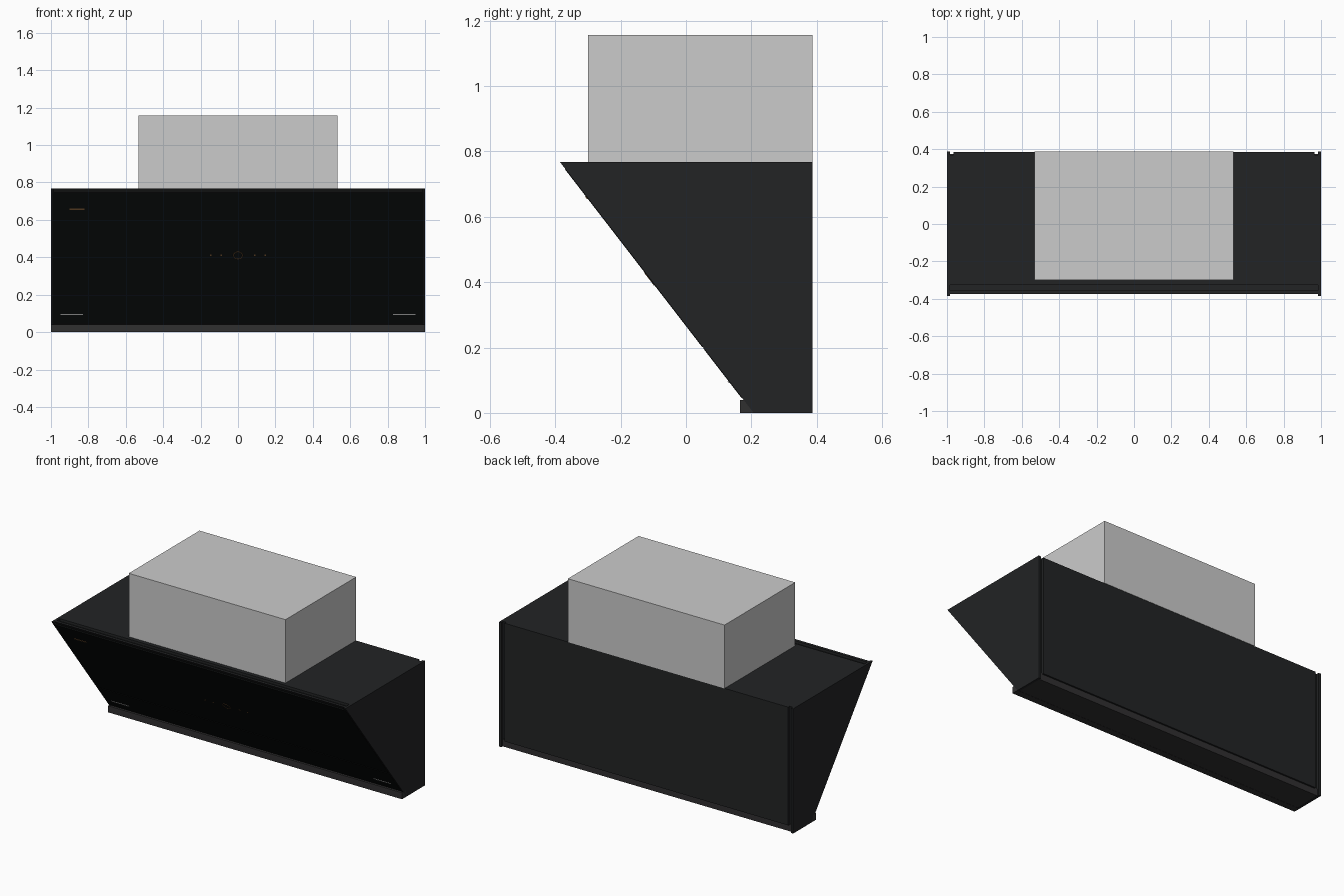
import bpy, math
from mathutils import Vector

if "Cube" in bpy.data.objects:
    bpy.data.objects.remove(bpy.data.objects["Cube"])


def material(name, rgb):
    m = bpy.data.materials.new(name)
    m.diffuse_color = (*rgb, 1)
    m.use_nodes = True
    m.node_tree.nodes["Principled BSDF"].inputs["Base Color"].default_value = m.diffuse_color
    return m


BODY = material("charcoal", (0.016, 0.017, 0.018))
GLASS = material("black_glass", (0.004, 0.005, 0.005))
TRIM = material("dark_trim", (0.03, 0.029, 0.03))
AMBER = material("amber", (0.22, 0.11, 0.04))
WHITE = material("light_strip", (0.6, 0.6, 0.58))

SLOPE = 0.772                                   # run of the slanted front per unit height
TILT = math.atan(1 / SLOPE)
NORMAL = Vector((0, -1, -SLOPE)).normalized()


def front(z, inset=0.0):
    """(y, z) of a point on the slanted front, moved back by inset."""
    return (0.207 - SLOPE * z + inset, z)


def prism(name, profile, x0, x1, mat=None):
    """Extrude a y-z profile along x."""
    n = len(profile)
    verts = [(x, y, z) for x in (x0, x1) for y, z in profile]
    faces = [tuple(range(n))[::-1], tuple(range(n, 2 * n))]
    faces += [(i, (i + 1) % n, n + (i + 1) % n, n + i) for i in range(n)]
    me = bpy.data.meshes.new(name)
    me.from_pydata(verts, [], faces)
    ob = bpy.data.objects.new(name, me)
    bpy.context.collection.objects.link(ob)
    bpy.context.view_layer.objects.active = ob
    ob.select_set(True)
    bpy.ops.object.mode_set(mode='EDIT')
    bpy.ops.mesh.select_all(action='SELECT')
    bpy.ops.mesh.normals_make_consistent(inside=False)
    bpy.ops.object.mode_set(mode='OBJECT')
    ob.select_set(False)
    if mat:
        me.materials.append(mat)
    return ob


def rect(y0, y1, z0, z1):
    return [(y0, z0), (y1, z0), (y1, z1), (y0, z1)]


def slab(name, x0, x1, z0, z1, inset0, inset1, mat):
    """Thin plate lying on the slanted front."""
    return prism(name, [front(z0, inset0), front(z0, inset1),
                        front(z1, inset1), front(z1, inset0)], x0, x1, mat)


# Main housing with a shallow trough along the top front edge
prism("housing", [front(0.035, 0.012), (0.37, 0.035), (0.37, 0.767), (-0.325, 0.767),
                  (-0.325, 0.752), (-0.355, 0.752), (-0.355, 0.767), (-0.373, 0.767)],
      -0.985, 0.985, BODY)
prism("back_panel", rect(0.365, 0.385, 0.04, 0.767), -0.965, 0.965, BODY)

# Side panels
for side, x0, x1 in (("left", -1, -0.985), ("right", 0.985, 1)):
    prism(side + "_side_panel", [front(0), (0.387, 0), (0.387, 0.767), front(0.767)],
          x0, x1, BODY)

# Bottom tray and its front lip
prism("bottom_tray", rect(0.20, 0.375, 0.001, 0.045), -0.985, 0.985, TRIM)
prism("front_lip", [(0.165, 0), (0.207, 0), front(0.04, 0.03), (0.165, 0.04)], -1, 1, TRIM)

# Slanted glass in two panes
slab("lower_glass", -0.992, 0.992, 0.045, 0.197, -0.002, 0.012, GLASS)
slab("upper_glass", -0.992, 0.992, 0.202, 0.747, -0.002, 0.012, GLASS)

# Duct cover
prism("duct_cover", rect(-0.30, 0.387, 0.767, 1.157), -0.533, 0.533)

# Light strips, indicator and touch controls
for side, x in (("left", -0.89), ("right", 0.89)):
    slab(side + "_light_strip", x - 0.06, x + 0.06, 0.092, 0.098, -0.005, 0.002, WHITE)
slab("indicator_strip", -0.90, -0.82, 0.654, 0.662, -0.005, 0.002, AMBER)
for i, x in enumerate((-0.145, -0.09, 0.09, 0.145)):
    slab(f"touch_dot_{i + 1}", x - 0.004, x + 0.004, 0.406, 0.414, -0.004, 0.002, AMBER)

y, z = front(0.41, -0.002)
bpy.ops.mesh.primitive_torus_add(major_radius=0.024, minor_radius=0.002, major_segments=32,
                                 minor_segments=6, location=(0, y, z))
ring = bpy.context.object
ring.name = "control_ring"
ring.rotation_euler = NORMAL.to_track_quat('Z', 'Y').to_euler()
ring.data.materials.append(AMBER)
bpy.ops.object.shade_smooth_by_angle()
